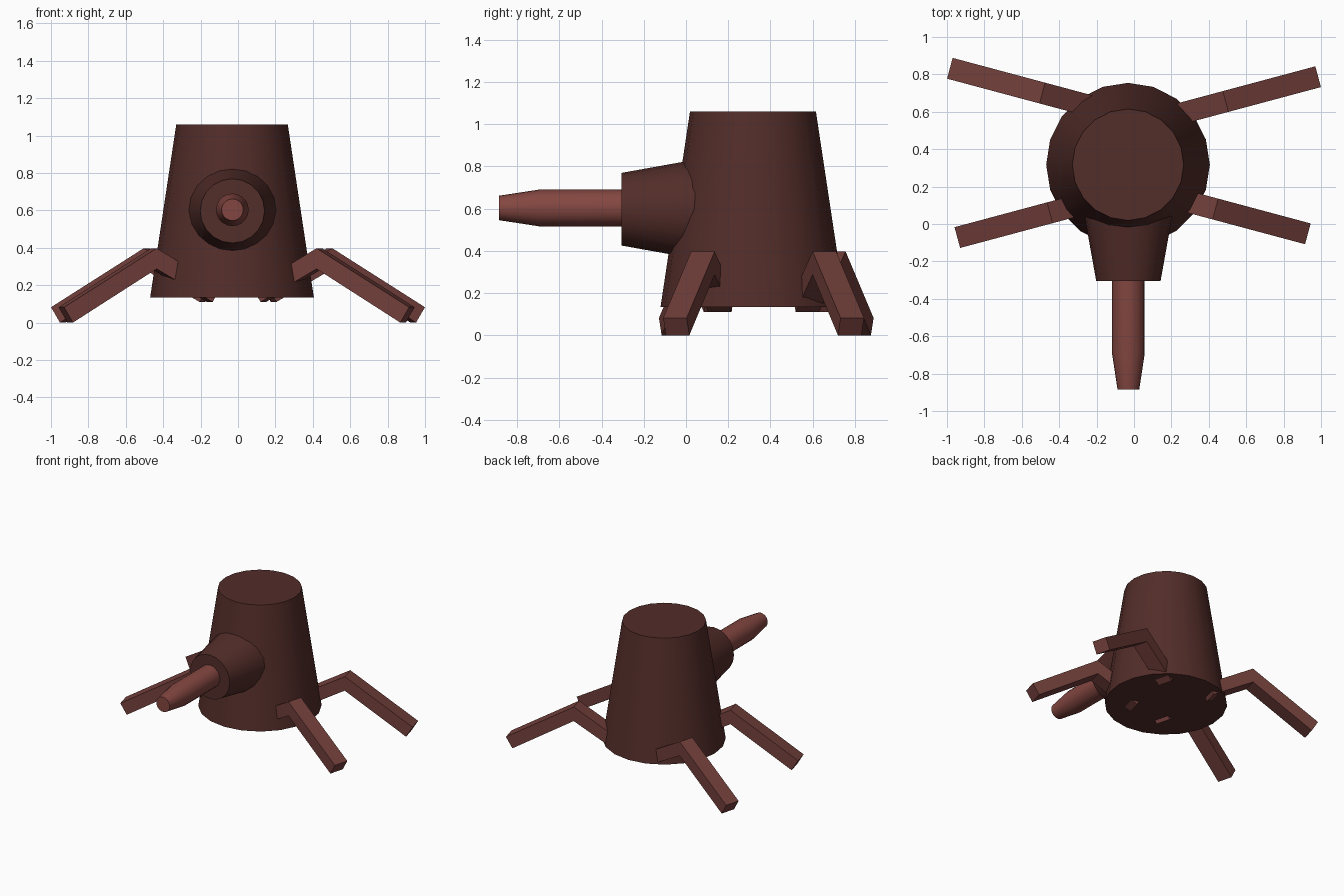
import bpy, bmesh, math
from mathutils import Matrix, Vector

if "Cube" in bpy.data.objects:
    bpy.data.objects.remove(bpy.data.objects["Cube"])


def material(name, rgb):
    m = bpy.data.materials.new(name)
    m.diffuse_color = (*rgb, 1)
    m.use_nodes = True
    m.node_tree.nodes["Principled BSDF"].inputs["Base Color"].default_value = m.diffuse_color
    return m


DARK = material("dark_brown", (0.085, 0.026, 0.022))
RED = material("red_brown", (0.23, 0.062, 0.052))
LEG = material("leg_brown", (0.17, 0.05, 0.044))


def finish(bm, name, mat, smooth):
    bmesh.ops.recalc_face_normals(bm, faces=bm.faces)
    me = bpy.data.meshes.new(name)
    bm.to_mesh(me)
    bm.free()
    ob = bpy.data.objects.new(name, me)
    bpy.context.collection.objects.link(ob)
    me.materials.append(mat)
    if smooth:
        bpy.ops.object.select_all(action='DESELECT')
        ob.select_set(True)
        bpy.context.view_layer.objects.active = ob
        bpy.ops.object.shade_smooth_by_angle(angle=math.radians(30))
    return ob


def turned(name, mat, profile, matrix, sides=20):
    """Closed round part from (radius, height) pairs along local z."""
    bm = bmesh.new()
    rings = []
    for r, h in profile:
        angles = [2 * math.pi * i / sides for i in range(sides)]
        rings.append([bm.verts.new((r * math.cos(a), r * math.sin(a), h)) for a in angles])
    for a, b in zip(rings, rings[1:]):
        for i in range(sides):
            j = (i + 1) % sides
            bm.faces.new((a[i], a[j], b[j], b[i]))
    bm.faces.new(rings[0])
    bm.faces.new(rings[-1])
    bm.transform(matrix)
    return finish(bm, name, mat, True)


def leg(name, knee_x, knee_y, heading):
    """Bent square bar: side profile extruded to the bar width."""
    width = 0.115
    profile = [(0.0, 0.397), (0.512, 0.082), (0.463, 0.0), (0.0, 0.287),
               (-0.31, 0.11), (-0.357, 0.19)]
    bm = bmesh.new()
    face = bm.faces.new([bm.verts.new((u, -width / 2, z)) for u, z in profile])
    ext = bmesh.ops.extrude_face_region(bm, geom=[face], use_keep_orig=True)
    moved = [g for g in ext["geom"] if isinstance(g, bmesh.types.BMVert)]
    bmesh.ops.translate(bm, verts=moved, vec=Vector((0, width, 0)))
    bm.transform(Matrix.Translation((knee_x, knee_y, 0))
                 @ Matrix.Rotation(math.radians(heading), 4, 'Z'))
    return finish(bm, name, LEG, False)


# Tapered body
turned("body", DARK, [(0.4375, 0.135), (0.298, 1.06)],
       Matrix.Translation((-0.032, 0.317, 0)))

# Forward-facing mount and barrel: local z points to -y
forward = Matrix.Translation((-0.03, 0, 0.0)) @ Matrix.Translation((0, 0, 0.597)) \
    @ Matrix.Rotation(math.radians(90), 4, 'X')
turned("barrel_mount", DARK, [(0.25, -0.13), (0.172, 0.305)], forward)
turned("barrel", RED, [(0.087, 0.1), (0.087, 0.695), (0.058, 0.885)],
       Matrix.Translation((0, 0, 0.006)) @ forward)

# Four splayed legs
for name, x, y, heading in (("front_right_leg", 0.435, 0.08, -15),
                            ("back_right_leg", 0.49, 0.655, 15),
                            ("back_left_leg", -0.49, 0.70, 165),
                            ("front_left_leg", -0.45, 0.06, 195)):
    leg(name, x, y, heading)
